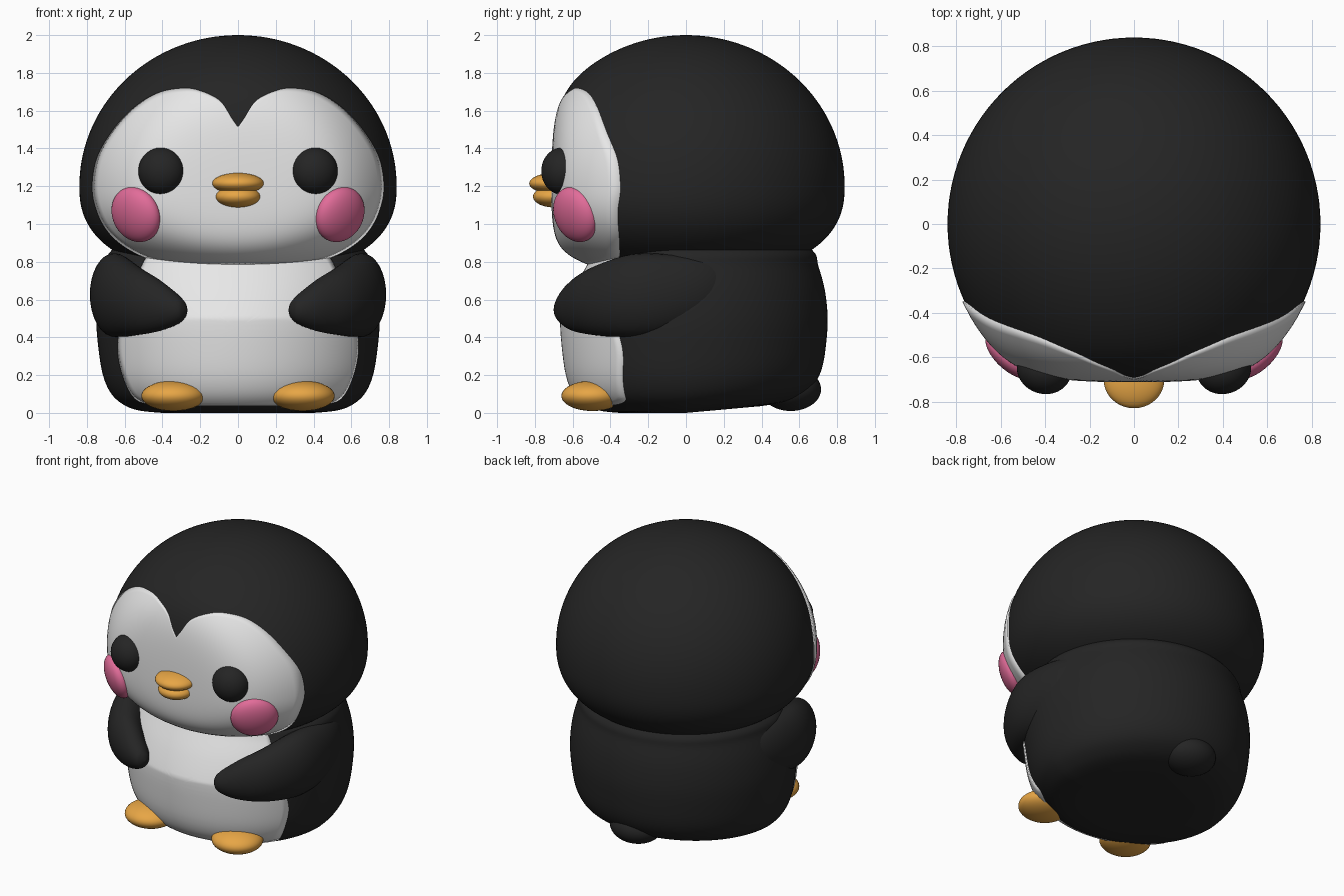
import bpy, bmesh, math
from mathutils import Matrix, Vector, Euler

if "Cube" in bpy.data.objects:
    bpy.data.objects.remove(bpy.data.objects["Cube"])


def material(name, rgb):
    m = bpy.data.materials.new(name)
    m.diffuse_color = (*rgb, 1)
    m.use_nodes = True
    m.node_tree.nodes["Principled BSDF"].inputs["Base Color"].default_value = m.diffuse_color
    return m


BLACK = material("black", (0.018, 0.018, 0.018))
WHITE = material("white", (0.8, 0.8, 0.8))
ORANGE = material("orange", (0.8, 0.38, 0.06))
PINK = material("pink", (0.76, 0.15, 0.32))


def finish(name, bm, mat):
    bmesh.ops.recalc_face_normals(bm, faces=bm.faces)
    for f in bm.faces:
        f.smooth = True
    me = bpy.data.meshes.new(name)
    bm.to_mesh(me)
    bm.free()
    me.materials.append(mat)
    ob = bpy.data.objects.new(name, me)
    bpy.context.collection.objects.link(ob)
    return ob


def skin(name, rings, mat, caps=(True, True)):
    """Bridge closed loops of points into one surface."""
    bm = bmesh.new()
    vs = [[bm.verts.new(p) for p in r] for r in rings]
    n = len(vs[0])
    for a, b in zip(vs, vs[1:]):
        for i in range(n):
            j = (i + 1) % n
            bm.faces.new((a[i], a[j], b[j], b[i]))
    for use, ring in zip(caps, (vs[0], vs[-1])):
        if use:
            bm.faces.new(ring)
    return finish(name, bm, mat)


def spline(pts, steps):
    """Catmull-Rom through tuples of any length."""
    out = []
    for i in range(len(pts) - 1):
        a, b, c, d = pts[max(i - 1, 0)], pts[i], pts[i + 1], pts[min(i + 2, len(pts) - 1)]
        for k in range(steps):
            t = k / steps
            out.append(tuple(0.5 * (2 * q + (r - p) * t + (2 * p - 5 * q + 4 * r - s) * t * t
                                    + (3 * q - p - 3 * r + s) * t ** 3)
                             for p, q, r, s in zip(a, b, c, d)))
    return out + [pts[-1]]


def ellipsoid(name, loc, radii, mat, rot=(0, 0, 0)):
    bm = bmesh.new()
    bmesh.ops.create_uvsphere(bm, u_segments=40, v_segments=24, radius=1)
    m = Matrix.Translation(loc) @ Euler(rot).to_matrix().to_4x4() @ Matrix.Diagonal((*radii, 1))
    bm.transform(m)
    return finish(name, bm, mat)


def lathe(name, zs, radius, deform, mat, seg=112):
    rings = []
    for z in zs:
        r = radius(z)
        rings.append([deform(r * math.cos(a), r * math.sin(a), z)
                      for a in (2 * math.pi * i / seg for i in range(seg))])
    return skin(name, rings, mat)


def patch(name, half, centre_z, radius, deform, mat):
    """Thin plate: a mirrored front outline projected on a lathed surface."""
    right = spline(half, 7)
    outline = right + [(-x, z) for x, z in right[-2:0:-1]]
    rings = []
    for t, lift in [(k / 24, 1.01) for k in range(25)] + [(1, 0.975)]:
        t = max(t, 0.004)
        ring = []
        for ox, oz in outline:
            x, z = ox * t, centre_z + (oz - centre_z) * t
            y = -math.sqrt(max(0, radius(z) ** 2 - x * x))
            x, y, z = deform(x, y, z)
            ring.append((x * lift, y * lift, centre_z + (z - centre_z) * lift))
        rings.append(ring)
    return skin(name, rings, mat, (True, False))


# Head: ball with a squashed underside and a flattened front
def head_r(z):
    if z >= 1.2:
        return 0.84 * math.sqrt(max(0, 1 - ((z - 1.2) / 0.8) ** 2))
    return 0.84 * max(0, 1 - ((1.2 - z) / 0.48) ** 2.4) ** (1 / 2.4)


def head_shape(x, y, z):
    if y < 0:
        y *= (1 + (abs(y) / 0.72) ** 10) ** -0.1
    return (x, y, z)


angles = [math.radians(-89 + 178 * i / 72) for i in range(73)]
head_z = [1.2 + (0.8 if a > 0 else 0.48) * math.sin(a) for a in angles]
lathe("head", head_z, head_r, head_shape, BLACK)

# Body: rounded barrel, flatter in front, lifted a little at the back
BODY = spline([(0, 0.40), (0.012, 0.52), (0.04, 0.60), (0.1, 0.67), (0.2, 0.715), (0.35, 0.74),
               (0.5, 0.75), (0.65, 0.735), (0.78, 0.70), (0.86, 0.67), (0.98, 0.5)], 5)


def body_r(z):
    for (z0, r0), (z1, r1) in zip(BODY, BODY[1:]):
        if z <= z1:
            return r0 + (r1 - r0) * (z - z0) / (z1 - z0)
    return BODY[-1][1]


def body_shape(x, y, z):
    if y < 0:
        y *= 0.88 - 0.5 * max(0, z - 0.5)
    else:
        z += 0.09 * y * max(0, 1 - z / 0.3)
    return (x, y, z)


lathe("body", [p[0] for p in BODY], body_r, body_shape, BLACK)

# White face mask and belly
patch("face_mask", [(0, 1.51), (0.035, 1.56), (0.09, 1.645), (0.18, 1.695), (0.28, 1.715),
                    (0.42, 1.69), (0.55, 1.61), (0.66, 1.49), (0.74, 1.35), (0.765, 1.2),
                    (0.745, 1.08), (0.69, 0.97), (0.6, 0.885), (0.47, 0.82), (0.3, 0.795),
                    (0, 0.79)], 1.2, head_r, head_shape, WHITE)
patch("belly", [(0, 0.85), (0.25, 0.85), (0.45, 0.84), (0.52, 0.75), (0.59, 0.6), (0.63, 0.4),
                (0.62, 0.25), (0.56, 0.1), (0.47, 0.05), (0.25, 0.04), (0, 0.04)],
      0.45, body_r, body_shape, WHITE)

# Beak: two lips
ellipsoid("upper_beak", (0, -0.70, 1.215), (0.137, 0.13, 0.055), ORANGE)
ellipsoid("lower_beak", (0, -0.70, 1.145), (0.118, 0.11, 0.057), ORANGE)

# Tail
ellipsoid("tail", (0, 0.555, 0.125), (0.18, 0.16, 0.115), BLACK)

# Flipper stations: x, y, z, half height, half thickness
ARM = spline([(0.56, 0.28, 0.68, 0.10, 0.05), (0.63, 0.1, 0.65, 0.17, 0.10),
              (0.66, -0.1, 0.63, 0.21, 0.12), (0.64, -0.29, 0.62, 0.22, 0.13),
              (0.55, -0.47, 0.595, 0.185, 0.12), (0.43, -0.58, 0.57, 0.14, 0.095),
              (0.33, -0.635, 0.55, 0.085, 0.07), (0.285, -0.65, 0.545, 0.045, 0.04),
              (0.27, -0.655, 0.545, 0.005, 0.005)], 6)

for side, s in (("right", 1), ("left", -1)):
    rings = []
    for i, (x, y, z, h, t) in enumerate(ARM):
        a, b = ARM[max(i - 1, 0)], ARM[min(i + 1, len(ARM) - 1)]
        d = Vector((b[0] - a[0], b[1] - a[1])).normalized()
        ring = []
        for k in range(32):
            c = 2 * math.pi * k / 32
            o = t * math.cos(c)
            ring.append((s * (x - d.y * o), y + d.x * o, z + h * math.sin(c)))
        rings.append(ring)
    skin(side + "_flipper", rings, BLACK)

    ellipsoid(side + "_eye", (s * 0.405, -0.655, 1.28), (0.124, 0.11, 0.125), BLACK,
              (0, 0, s * 0.3))
    ellipsoid(side + "_cheek", (s * 0.54, -0.585, 1.05), (0.155, 0.075, 0.15), PINK,
              (0.28, 0, s * 0.7))
    ellipsoid(side + "_foot", (s * 0.342, -0.495, 0.09), (0.17, 0.165, 0.08), ORANGE)
